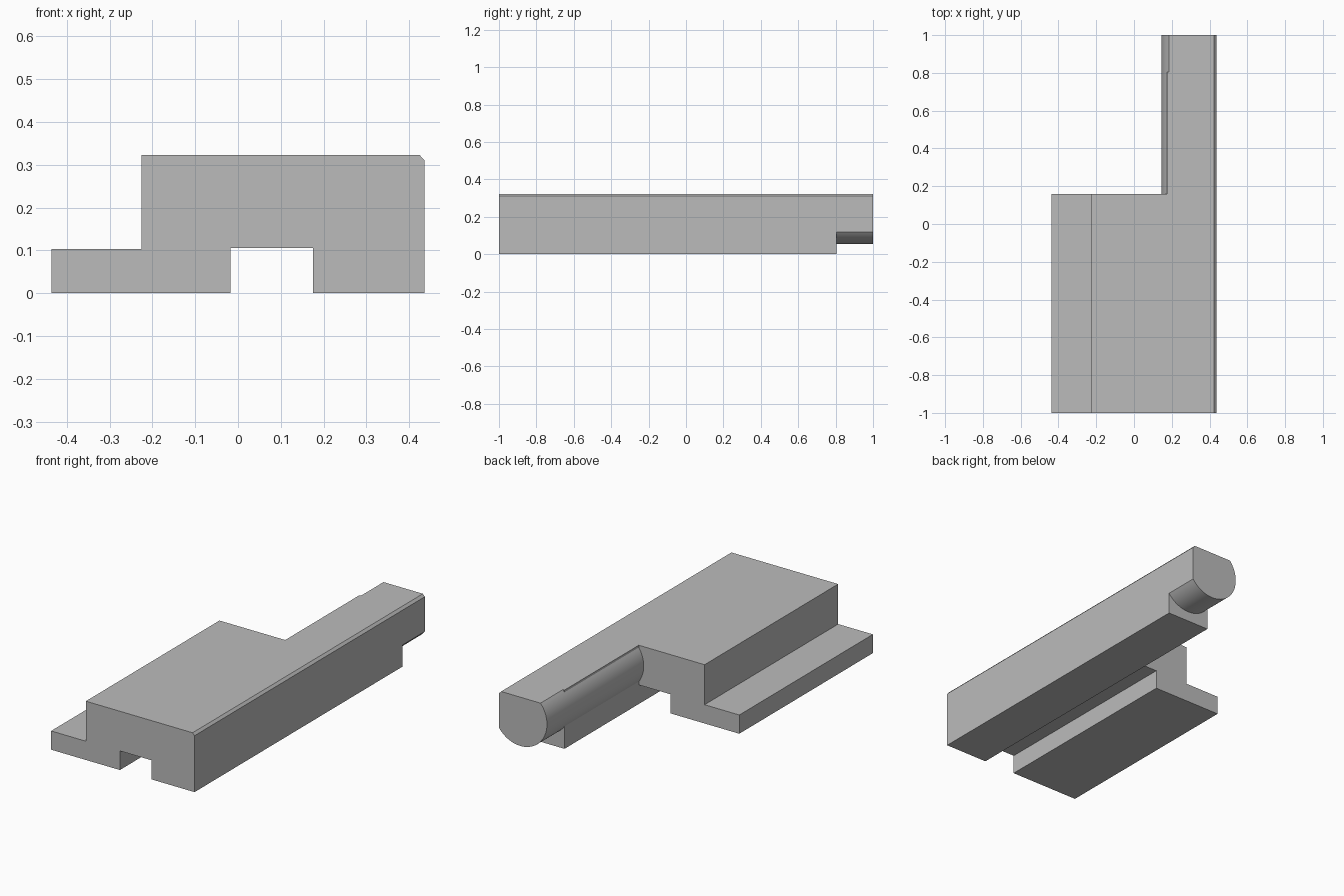
import bpy, bmesh
from math import cos, sin, atan2, tau

cube = bpy.data.objects.get("Cube")
if cube:
    bpy.data.objects.remove(cube, do_unlink=True)

grey = bpy.data.materials.new("plain grey")
grey.use_nodes = True
colour = (0.5, 0.5, 0.5, 1)
grey.diffuse_color = colour
grey.node_tree.nodes["Principled BSDF"].inputs["Base Color"].default_value = colour

SIDE, TOP, SLOT = 0.436, 0.323, 0.175   # outer side, top height, slot wall
CHAMFER = [(SIDE, 0.31), (SIDE - 0.012, TOP)]


def prism(name, profile, y0, y1):
    """Extrude an (x, z) profile along y."""
    bm = bmesh.new()
    face = bm.faces.new([bm.verts.new((x, y0, z)) for x, z in profile])
    out = bmesh.ops.extrude_face_region(bm, geom=[face])
    verts = [v for v in out["geom"] if isinstance(v, bmesh.types.BMVert)]
    bmesh.ops.translate(bm, verts=verts, vec=(0, y1 - y0, 0))
    bmesh.ops.recalc_face_normals(bm, faces=bm.faces)
    mesh = bpy.data.meshes.new(name)
    bm.to_mesh(mesh)
    bm.free()
    mesh.materials.append(grey)
    obj = bpy.data.objects.new(name, mesh)
    bpy.context.collection.objects.link(obj)
    return obj


# Stepped body with a slot underneath
body = prism("slotted_body", [
    (-SIDE, 0), (-0.018, 0), (-0.018, 0.105), (SLOT, 0.105), (SLOT, 0), (SIDE, 0),
    *CHAMFER, (-0.225, TOP), (-0.225, 0.103), (-SIDE, 0.103)], -1, 0.16)

# Square rail that carries on behind the body
rail = prism("rail", [(SLOT, 0), (SIDE, 0), *CHAMFER, (SLOT, TOP)], -0.5, 0.805)

# Rounded bar: an arc from the top edge round to the outer side
cx, cz, r = 0.307, 0.217, 0.162
start = atan2(TOP - cz, -(r * r - (TOP - cz) ** 2) ** 0.5)
end = atan2(-(r * r - (SIDE - cx) ** 2) ** 0.5, SIDE - cx) + tau
steps = 40
arc = [(cx + r * cos(a), cz + r * sin(a))
       for a in (start + (end - start) * i / steps for i in range(steps + 1))]
bar = prism("rounded_bar", arc + CHAMFER, -0.3, 1)

# Join the parts into one solid
for part in (rail, bar):
    mod = body.modifiers.new("join", "BOOLEAN")
    mod.operation, mod.solver, mod.object = "UNION", "EXACT", part
    bpy.context.view_layer.objects.active = body
    bpy.ops.object.modifier_apply(modifier=mod.name)
    bpy.data.objects.remove(part, do_unlink=True)

bpy.ops.object.select_all(action="DESELECT")
body.select_set(True)
bpy.ops.object.shade_smooth_by_angle(angle=0.35)
